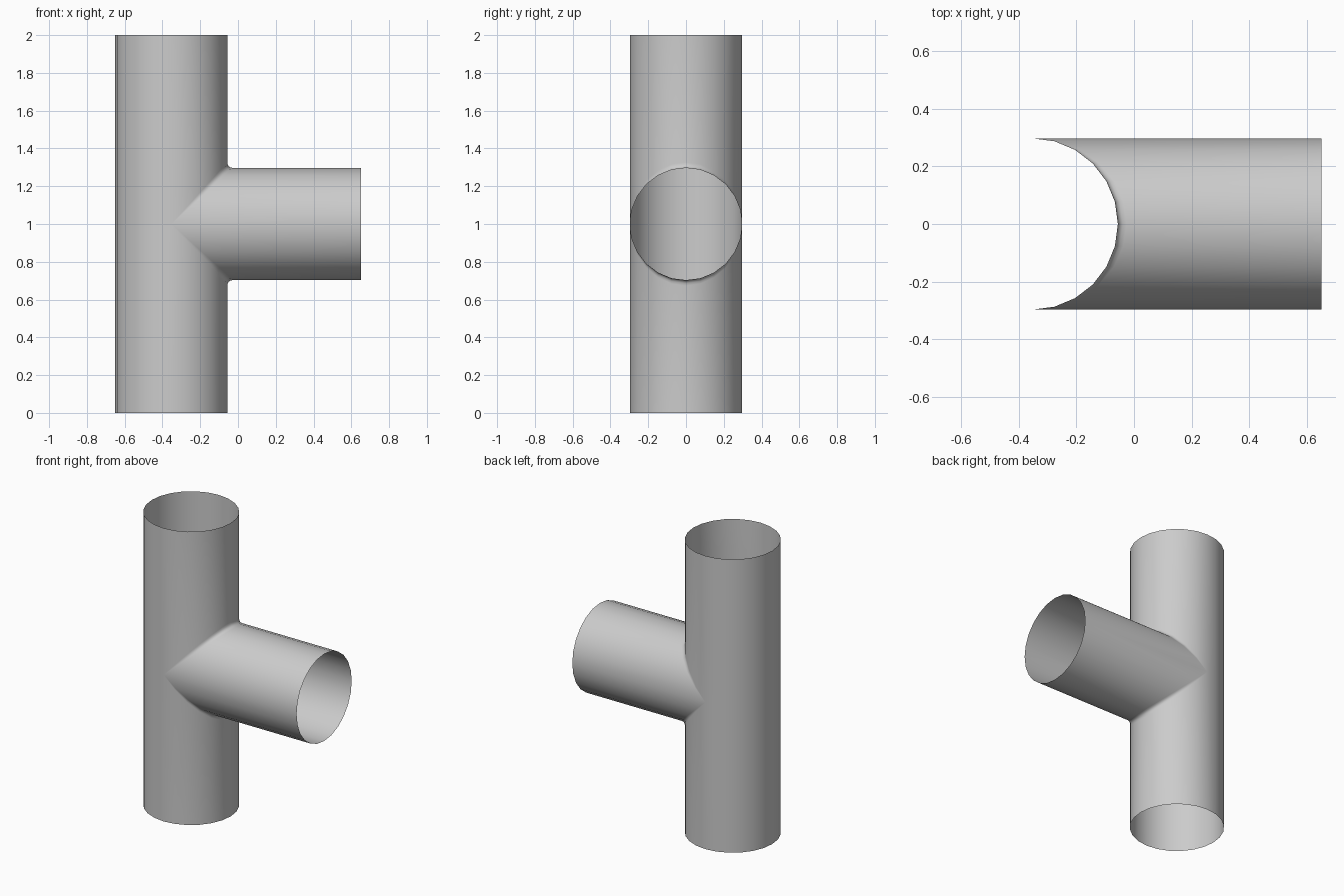
import bpy, bmesh
from math import sin, cos, pi

if "Cube" in bpy.data.objects:
    bpy.data.objects.remove(bpy.data.objects["Cube"])

R, XC, ZC, X_END, H = 0.297, -0.353, 1.0, 0.65, 2.0
SIDES, STEPS, FILLET = 24, 4, 0.03

bm = bmesh.new()

def skin(rows):
    """Bridge neighbouring rows of points with quads."""
    vs = [[bm.verts.new(p) for p in row] for row in rows]
    for a, b in zip(vs, vs[1:]):
        for i in range(len(a) - 1):
            bm.faces.new((a[i], a[i + 1], b[i + 1], b[i]))

def tee_row(ang, side):
    """Line from the run's end, round the small fillet, out along the branch."""
    c, y = R * cos(ang), R * sin(ang)
    d = FILLET * cos(ang)
    pts = [(XC + c, H)]
    for i in range(STEPS + 1):
        t = i / STEPS
        pts.append((XC + c + d * t * t, ZC + c + d * (1 - t) ** 2))
    pts.append((X_END, ZC + c))
    return [(x, y, ZC + side * (z - ZC)) for x, z in pts]

half = [-pi / 2 + 2 * pi * k / SIDES for k in range(SIDES // 2 + 1)]

# branch side of the vertical pipe plus the branch, upper and lower halves
for side in (1, -1):
    skin([tee_row(a, side) for a in half])

# plain back half of the vertical pipe
skin([[(XC - R * cos(a), R * sin(a), z) for z in (0, ZC, H)] for a in half])

bmesh.ops.remove_doubles(bm, verts=bm.verts, dist=1e-4)
bmesh.ops.recalc_face_normals(bm, faces=bm.faces)

# make sure the normals point out of the pipe
bm.faces.ensure_lookup_table()
back = min(bm.faces, key=lambda f: f.calc_center_median().x)
if back.normal.x > 0:
    bmesh.ops.reverse_faces(bm, faces=bm.faces)
for f in bm.faces:
    f.smooth = True

mesh = bpy.data.meshes.new("pipe_tee")
bm.to_mesh(mesh)
bm.free()
bpy.context.collection.objects.link(bpy.data.objects.new("pipe_tee", mesh))
